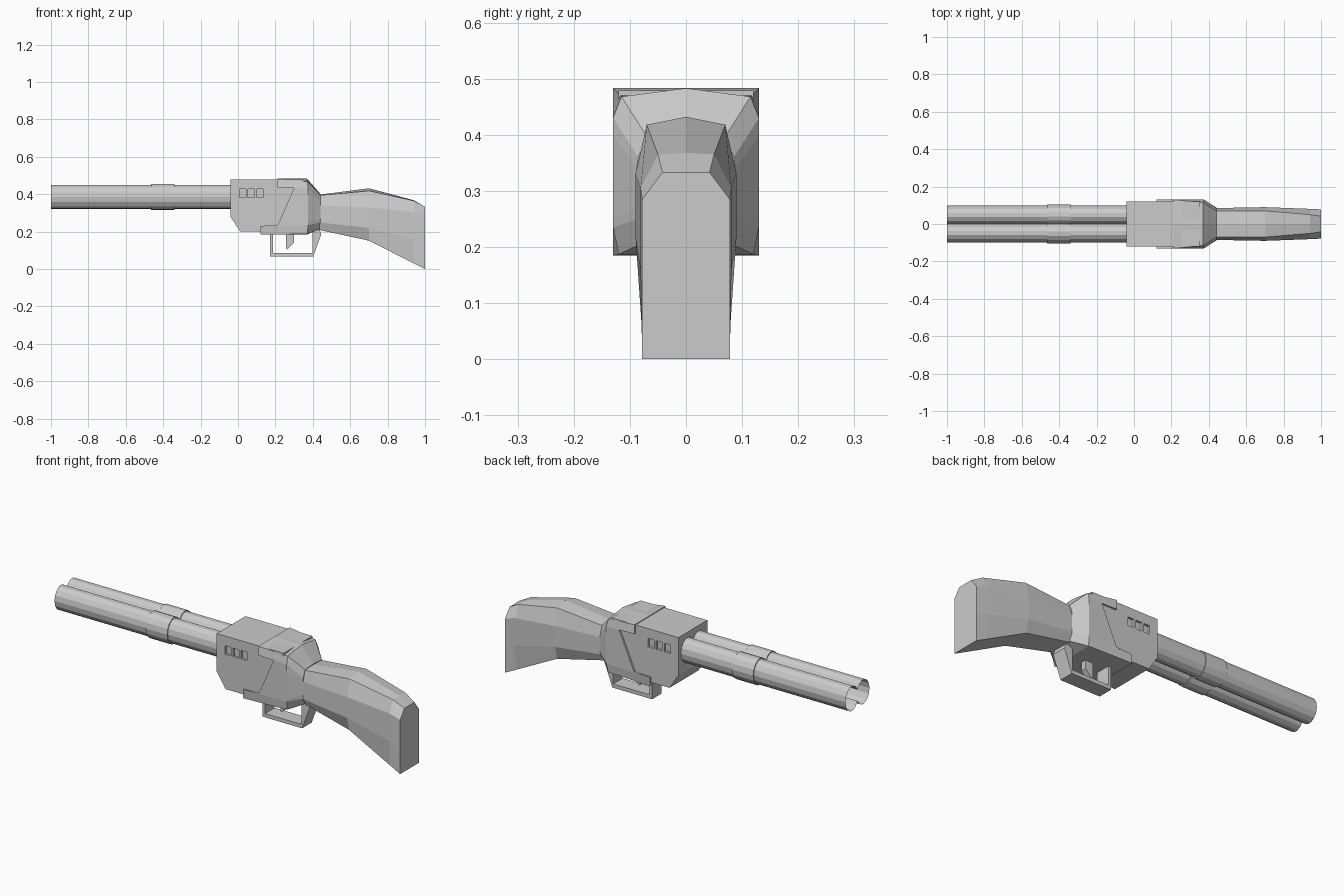
import bpy, bmesh
from math import cos, sin, acos, radians

if "Cube" in bpy.data.objects:
    bpy.data.objects.remove(bpy.data.objects["Cube"])


def make_object(name, bm):
    bmesh.ops.recalc_face_normals(bm, faces=bm.faces)
    me = bpy.data.meshes.new(name)
    bm.to_mesh(me)
    bm.free()
    ob = bpy.data.objects.new(name, me)
    bpy.context.collection.objects.link(ob)
    return ob


def half_loft(name, rings, cap_start=False, cap_end=False):
    """Skin open half rings of (x, y, z) points and mirror them across y."""
    bm = bmesh.new()
    rows = [[bm.verts.new(p) for p in ring] for ring in rings]
    for a, b in zip(rows, rows[1:]):
        for i in range(len(a) - 1):
            bm.faces.new((a[i], a[i + 1], b[i + 1], b[i]))
    if cap_start:
        bm.faces.new(rows[0])
    if cap_end:
        bm.faces.new(rows[-1])
    ob = make_object(name, bm)
    m = ob.modifiers.new("mirror", 'MIRROR')
    m.use_axis = (False, True, False)
    m.merge_threshold = 0.0005
    return ob


def prism(name, profile, half_width):
    """Extrude an x-z profile symmetrically along y."""
    bm = bmesh.new()
    face = bm.faces.new([bm.verts.new((x, -half_width, z)) for x, z in profile])
    ext = bmesh.ops.extrude_face_region(bm, geom=[face])
    moved = [v for v in ext["geom"] if isinstance(v, bmesh.types.BMVert)]
    bmesh.ops.translate(bm, verts=moved, vec=(0, 2 * half_width, 0))
    return make_object(name, bm)


# Twin barrels: open figure-eight shell
CY, RY, RZ, CZ = 0.047, 0.053, 0.065, 0.386


def barrel_ring(x, grow=0.0):
    ry, rz = RY + grow, RZ + grow
    start = acos(-CY / ry)
    n = 12
    ring = []
    for i in range(n + 1):
        a = start * (1 - 2 * i / n)
        ring.append((x, max(0, CY + ry * cos(a)), CZ + rz * sin(a)))
    return ring


half_loft("barrels", [barrel_ring(-1), barrel_ring(-0.03)])
half_loft("barrel_band", [barrel_ring(-0.465), barrel_ring(-0.465, 0.005),
                          barrel_ring(-0.34, 0.005), barrel_ring(-0.34)])

# Front receiver block with chamfered lower corner
block = prism("receiver_block", [(-0.04, 0.479), (0.35, 0.479), (0.35, 0.2),
                                 (0.012, 0.2), (-0.04, 0.28)], 0.12)

# Three shallow square windows on each side
bm = bmesh.new()
for side in (-1, 1):
    for i in range(3):
        box = bmesh.ops.create_cube(bm, size=1)["verts"]
        bmesh.ops.scale(bm, verts=box, vec=(0.035, 0.03, 0.045))
        bmesh.ops.translate(bm, verts=box, vec=(0.025 + i * 0.047, side * 0.123, 0.405))
cutter = make_object("window_cutter", bm)
cutter.hide_render = True
cutter.hide_viewport = True
cut = block.modifiers.new("windows", 'BOOLEAN')
cut.operation = 'DIFFERENCE'
cut.solver = 'EXACT'
cut.object = cutter

# Rear receiver shell: angled front lip, tapering to the stock
lip = [(.21, 0, .483), (.21, .13, .483), (.21, .13, .435), (.30, .13, .435),
       (.21, .13, .23), (.12, .13, .23), (.12, .13, .185), (.12, 0, .185)]
inner = [(x, min(y, .117), max(.205, min(z, .475))) for x, y, z in lip]
shoulder = [(.37, 0, .483), (.37, .115, .468), (.375, .13, .43), (.375, .13, .40),
            (.375, .13, .25), (.375, .13, .235), (.37, .12, .187), (.37, 0, .185)]
neck = [(.44, 0, .402), (.44, .07, .397), (.44, .085, .36), (.44, .088, .34),
        (.44, .088, .27), (.44, .085, .25), (.44, .06, .215), (.44, 0, .215)]
half_loft("receiver_shell", [inner, lip, shoulder, neck], cap_end=True)

# Stock: faceted sections from wrist to butt
sections = {
    0.43: [(0, .397), (.07, .394), (.085, .34), (.085, .25), (.06, .21), (0, .21)],
    0.70: [(0, .432), (.07, .418), (.09, .33), (.09, .22), (.075, .152), (0, .152)],
    0.94: [(0, .368), (.05, .365), (.081, .305), (.081, .16), (.077, .03), (0, .03)],
    1.00: [(0, .333), (.042, .333), (.078, .285), (.078, .14), (.078, 0), (0, 0)],
}
half_loft("stock", [[(x, y, z) for y, z in pts] for x, pts in sections.items()],
          cap_start=True, cap_end=True)

# Trigger guard and trigger
prism("trigger_guard", [(.17, .2), (.17, .067), (.402, .067), (.445, .185), (.435, .215),
                        (.40, .21), (.397, .087), (.186, .087), (.186, .2)], 0.04)
prism("trigger", [(.257, .2), (.30, .2), (.30, .142), (.263, .105), (.257, .11)], 0.015)
